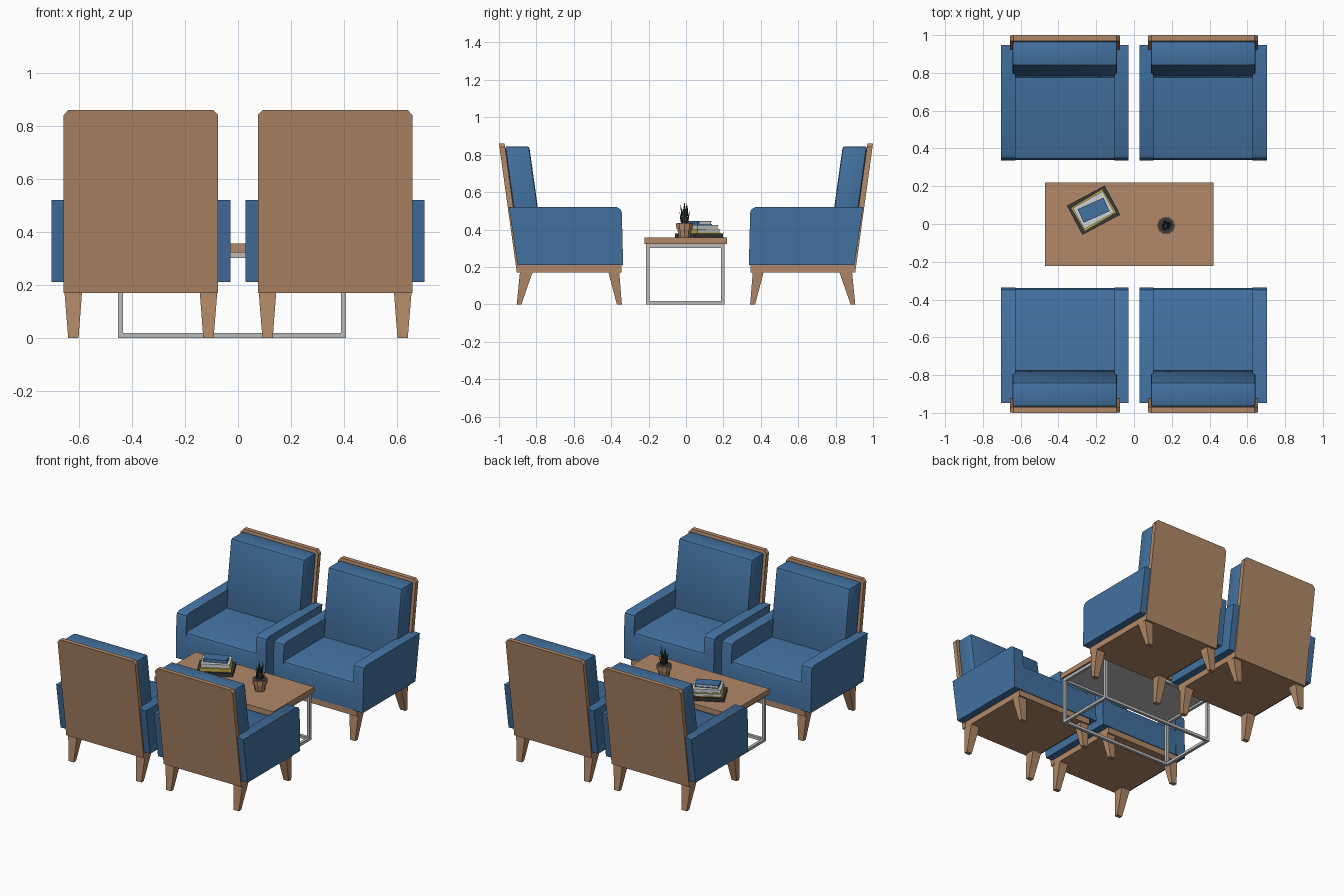
import bpy, bmesh, math, random
from mathutils import Matrix, Vector

if "Cube" in bpy.data.objects:
    bpy.data.objects.remove(bpy.data.objects["Cube"])

random.seed(4)


def material(name, rgb):
    m = bpy.data.materials.new(name)
    m.diffuse_color = (*rgb, 1)
    m.use_nodes = True
    m.node_tree.nodes["Principled BSDF"].inputs["Base Color"].default_value = m.diffuse_color
    return m


WOOD = material("warm wood", (0.44, 0.25, 0.135))
BLUE = material("blue fabric", (0.055, 0.165, 0.35))
METAL = material("grey metal", (0.50, 0.50, 0.50))
DARK = material("charcoal", (0.04, 0.04, 0.04))
YELLOW = material("mustard yellow", (0.55, 0.42, 0.06))
PAPER = material("paper white", (0.62, 0.65, 0.65))
LEAF = material("dark green", (0.03, 0.045, 0.035))


def finish(name, bm, mat, matrix=None, bevel=0, segments=2):
    """Optionally bevel all edges, then turn the bmesh into an object."""
    if bevel:
        bmesh.ops.bevel(bm, geom=bm.edges[:], offset=bevel, segments=segments,
                        profile=0.5, affect='EDGES')
    bmesh.ops.recalc_face_normals(bm, faces=bm.faces[:])
    me = bpy.data.meshes.new(name)
    bm.to_mesh(me)
    bm.free()
    for p in me.polygons:
        p.use_smooth = True
    me.set_sharp_from_angle(angle=math.radians(35))
    me.materials.append(mat)
    ob = bpy.data.objects.new(name, me)
    bpy.context.collection.objects.link(ob)
    if matrix:
        ob.matrix_world = matrix
    return ob


def loft(bottom, top):
    """Closed solid between two point loops of equal length."""
    bm = bmesh.new()
    a = [bm.verts.new(p) for p in bottom]
    b = [bm.verts.new(p) for p in top]
    bm.faces.new(a)
    bm.faces.new(b)
    n = len(a)
    for i in range(n):
        j = (i + 1) % n
        bm.faces.new((a[i], a[j], b[j], b[i]))
    return bm


def side_prism(profile, x0, x1):
    """Extrude a (y, z) profile along x."""
    return loft([(x0, y, z) for y, z in profile], [(x1, y, z) for y, z in profile])


def box(x0, x1, y0, y1, z0, z1):
    return side_prism([(y0, z0), (y1, z0), (y1, z1), (y0, z1)], x0, x1)


def rect(x0, x1, y0, y1, z):
    return [(x0, y0, z), (x1, y0, z), (x1, y1, z), (x0, y1, z)]


def lean(z):
    """y of the rear face of the tilted back at height z."""
    return -1 + (0.86 - z) * 0.138


def chair(label, matrix):
    def part(name, bm, mat, bevel=0):
        finish(f"{label}_{name}", bm, mat, matrix, bevel)

    # wooden base and leaning back panel with clipped top corners
    part("base_frame", box(-0.288, 0.288, -0.90, -0.345, 0.17, 0.21), WOOD)
    outline = [(-0.291, 0.17), (0.291, 0.17), (0.291, 0.84), (0.273, 0.86),
               (-0.273, 0.86), (-0.291, 0.84)]
    part("back_panel", loft([(x, lean(z), z) for x, z in outline],
                            [(x, lean(z) + 0.03, z) for x, z in outline]), WOOD)
    # upholstery
    part("back_cushion", side_prism([(lean(0.35) + 0.03, 0.35), (-0.769, 0.35),
                                     (-0.838, 0.845), (-0.968, 0.845)],
                                    -0.277, 0.277), BLUE, 0.012)
    part("seat", side_prism([(-0.89, 0.21), (-0.34, 0.21), (-0.34, 0.375),
                             (-0.347, 0.393), (-0.365, 0.40), (-0.91, 0.40)],
                            -0.262, 0.262), BLUE)
    for s, side in ((-1, "left"), (1, "right")):
        part(side + "_arm", side_prism(
            [(-0.90, 0.21), (-0.336, 0.21), (-0.343, 0.49), (-0.350, 0.508),
             (-0.37, 0.52), (-0.947, 0.52)], s * 0.262, s * 0.337), BLUE)
        # tapered, splayed legs: (top y range, bottom y range)
        for name, t0, t1, b0, b1 in (("rear", -0.888, -0.82, -0.905, -0.88),
                                     ("front", -0.415, -0.357, -0.37, -0.343)):
            part(f"{side}_{name}_leg",
                 loft(rect(s * 0.235, s * 0.274, b0, b1, 0),
                      rect(s * 0.222, s * 0.288, t0, t1, 0.172)), WOOD)


turn = Matrix.Rotation(math.pi, 4, 'Z')
for x, side in ((-0.366, "left"), (0.366, "right")):
    move = Matrix.Translation((x, 0, 0))
    chair("front_" + side + "_chair", move)
    chair("back_" + side + "_chair", move @ turn)

# coffee table: top, metal plate below it and a box frame of square tube
finish("table_top", box(-0.472, 0.42, -0.222, 0.22, 0.322, 0.356), WOOD)
X0, X1, Y0, Y1, T = -0.452, 0.407, -0.215, 0.205, 0.019
finish("table_plate", box(X0, X1, Y0, Y1, 0.317, 0.3225), METAL)
for z in (0, 0.302):
    level = "lower" if z == 0 else "upper"
    for y in (Y0, Y1 - T):
        finish(f"table_{level}_long_rail", box(X0, X1, y, y + T, z, z + T), METAL)
    for x in (X0, X1 - T):
        finish(f"table_{level}_short_rail", box(x, x + T, Y0, Y1, z, z + T), METAL)
for x in (X0, X1 - T):
    for y in (Y0, Y1 - T):
        finish("table_post", box(x, x + T, y, y + T, 0, 0.32), METAL)


# stack of books: two covers, a spine and a page block each
def book(name, w, d, z0, z1, angle, cover):
    m = Matrix.Translation((-0.214, 0.073, 0)) @ Matrix.Rotation(math.radians(angle), 4, 'Z')
    w, d, c = w / 2, d / 2, 0.004
    finish(name + "_lower_cover", box(-w, w, -d, d, z0, z0 + c), cover, m)
    finish(name + "_upper_cover", box(-w, w, -d, d, z1 - c, z1), cover, m)
    finish(name + "_spine", box(-w, w, -d, -d + c, z0, z1), cover, m)
    finish(name + "_pages", box(-w + c, w - c, -d + c, d - c, z0 + c, z1 - c),
           DARK if cover is DARK else PAPER, m)


book("bottom_book", 0.227, 0.175, 0.356, 0.379, 28, DARK)
book("yellow_book", 0.195, 0.145, 0.379, 0.401, 31, YELLOW)
book("white_book", 0.182, 0.128, 0.401, 0.425, 29, PAPER)
book("top_book", 0.150, 0.078, 0.425, 0.446, 24, BLUE)

# potted plant
PX, PY = 0.17, -0.008


def ring(r, z, n=10):
    return [(PX + r * math.cos(2 * math.pi * i / n),
             PY + r * math.sin(2 * math.pi * i / n), z) for i in range(n)]


finish("pot_body", loft(ring(0.032, 0.356), ring(0.041, 0.405)), WOOD)
finish("pot_rim", loft(ring(0.046, 0.403), ring(0.047, 0.433)), WOOD)
finish("soil", loft(ring(0.043, 0.430), ring(0.043, 0.4345)), DARK)
for i in range(9):
    a = i * 2.4
    out = Vector((math.cos(a), math.sin(a), 0))
    side = Vector((-out.y, out.x, 0))
    r = 0.006 + 0.0016 * i
    h = 0.555 - 0.007 * i - random.uniform(0, 0.012)
    base = Vector((PX, PY, 0.43)) + out * r
    mid = base + out * 0.006 + Vector((0, 0, (h - 0.43) * 0.5))
    tip = Vector((PX, PY, h)) + out * (r + 0.012)
    bm = bmesh.new()
    loops = []
    for p, w in ((base, 0.006), (mid, 0.0085)):
        loops.append([bm.verts.new(p + side * w * u + out * w * 0.5 * v)
                      for u, v in ((1, 0), (0, 1), (-1, 0), (0, -1))])
    t = bm.verts.new(tip)
    bm.faces.new(loops[0])
    for k in range(4):
        j = (k + 1) % 4
        bm.faces.new((loops[0][k], loops[0][j], loops[1][j], loops[1][k]))
        bm.faces.new((loops[1][k], loops[1][j], t))
    finish("leaf", bm, LEAF)
